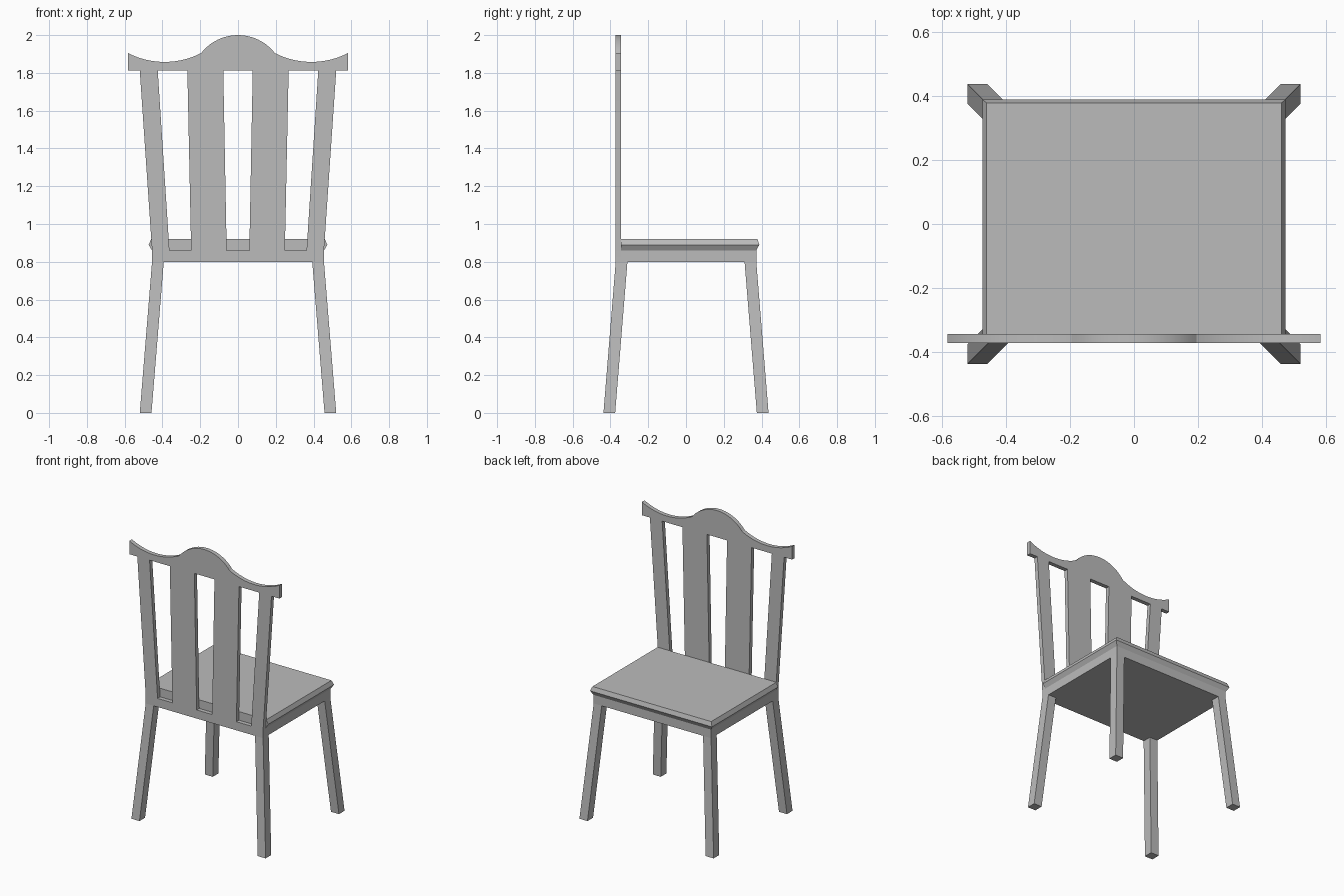
import bpy
import bmesh
from math import asin, sin, cos

if "Cube" in bpy.data.objects:
    bpy.data.objects.remove(bpy.data.objects["Cube"], do_unlink=True)

grey = bpy.data.materials.new("warm_grey")
grey.use_nodes = True
grey.diffuse_color = (0.5, 0.5, 0.5, 1)
grey.node_tree.nodes["Principled BSDF"].inputs["Base Color"].default_value = (0.5, 0.5, 0.5, 1)

SEAT_X, SEAT_Y = 0.455, 0.372
BACK_Y = -0.343          # inner face of the back panel
RAIL_Z, CUSHION_Z = 0.80, 0.86


def loft(name, rings):
    """Closed solid through rectangles given as (x0, x1, y0, y1, z)."""
    bm = bmesh.new()
    loops = [[bm.verts.new(p) for p in ((x0, y0, z), (x1, y0, z), (x1, y1, z), (x0, y1, z))]
             for x0, x1, y0, y1, z in rings]
    bm.faces.new(loops[0])
    bm.faces.new(loops[-1])
    for low, high in zip(loops, loops[1:]):
        for i in range(4):
            j = (i + 1) % 4
            bm.faces.new((low[i], low[j], high[j], high[i]))
    bmesh.ops.recalc_face_normals(bm, faces=bm.faces)
    mesh = bpy.data.meshes.new(name)
    bm.to_mesh(mesh)
    bm.free()
    mesh.materials.append(grey)
    obj = bpy.data.objects.new(name, mesh)
    bpy.context.collection.objects.link(obj)
    return obj


def arc(x0, x1, z, rise, steps=20):
    """Circular arc between two points at height z, bulging by rise."""
    half = (x1 - x0) / 2
    h = abs(rise)
    r = (half * half + h * h) / (2 * h)
    a = asin(half / r)
    side = 1 if rise > 0 else -1
    pts = []
    for i in range(steps + 1):
        t = -a + 2 * a * i / steps
        pts.append(((x0 + x1) / 2 + r * sin(t), z + side * (h - r + r * cos(t))))
    return pts


def mirror(points):
    return [(-x, z) for x, z in reversed(points)]


# Splayed legs
for front, sy in (("front", -1), ("back", 1)):
    for side, sx in (("left", 1), ("right", -1)):
        rings = []
        for x, y, z in ((0.52, 0.437, 0), (SEAT_X, SEAT_Y, RAIL_Z)):
            xs = sorted((sx * x, sx * (x - 0.062)))
            ys = sorted((sy * y, sy * (y - 0.062)))
            rings.append((*xs, *ys, z))
        loft(f"{front}_{side}_leg", rings)

# Seat frame and bevelled seat top
loft("seat_frame", [(-SEAT_X, SEAT_X, BACK_Y, SEAT_Y, z) for z in (RAIL_Z, CUSHION_Z)])
loft("seat_top", [(-x, x, BACK_Y, y, z) for x, y, z in (
    (SEAT_X, SEAT_Y, CUSHION_Z), (0.473, 0.388, 0.89), (0.46, 0.378, 0.92))])

# Back panel: scrolled outline with three openings
TOP = 1.812
right_edge = [(SEAT_X, RAIL_Z), (SEAT_X, CUSHION_Z), (0.52, TOP), (0.582, TOP)]
crest = arc(-0.582, -0.195, 1.905, -0.047) + arc(-0.195, 0.195, 1.905, 0.095)[1:] \
    + arc(0.195, 0.582, 1.905, -0.047)[1:]
outline = right_edge + crest[::-1] + mirror(right_edge)
side_gap = [(0.248, CUSHION_Z), (0.363, CUSHION_Z), (0.425, TOP), (0.268, TOP)]
middle_gap = [(-0.06, CUSHION_Z), (0.06, CUSHION_Z), (0.078, TOP), (-0.078, TOP)]

curve = bpy.data.curves.new("back_panel", "CURVE")
curve.dimensions = "2D"
curve.fill_mode = "BOTH"
curve.extrude = (SEAT_Y + BACK_Y) / 2
curve.materials.append(grey)
for points in (outline, side_gap, mirror(side_gap), middle_gap):
    spline = curve.splines.new("POLY")
    spline.points.add(len(points) - 1)
    for point, (x, z) in zip(spline.points, points):
        point.co = (x, z, 0, 1)
    spline.use_cyclic_u = True
panel = bpy.data.objects.new("back_panel", curve)
bpy.context.collection.objects.link(panel)
panel.rotation_euler.x = 1.5707963
panel.location.y = (BACK_Y - SEAT_Y) / 2
bpy.ops.object.select_all(action="DESELECT")
panel.select_set(True)
bpy.context.view_layer.objects.active = panel
bpy.ops.object.convert(target="MESH")
bpy.ops.object.shade_smooth_by_angle(angle=0.35)
